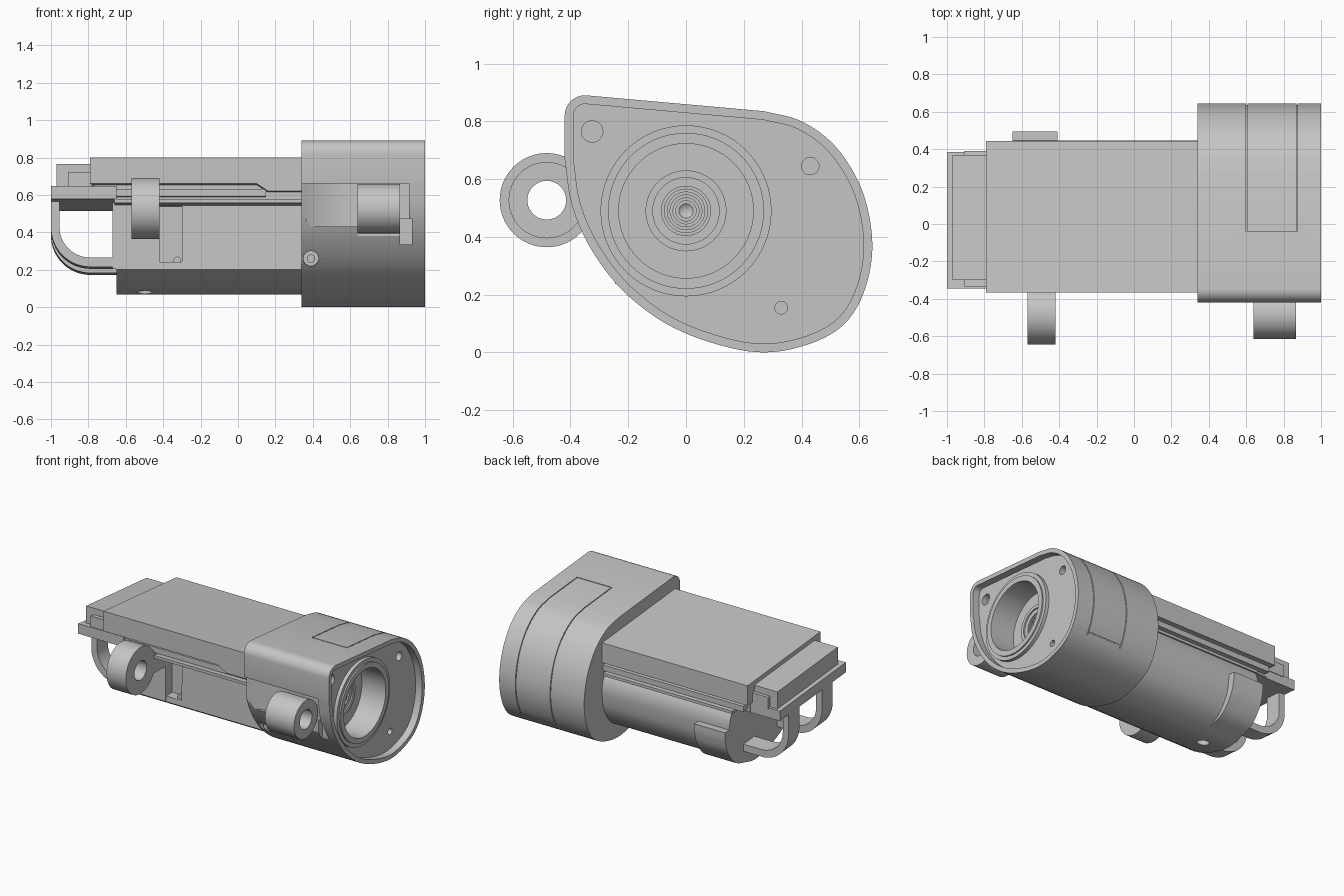
import bpy, bmesh
from math import sin, cos, pi, radians
from mathutils import Vector

cube = bpy.data.objects.get("Cube")
if cube:
    bpy.data.objects.remove(cube)

grey = bpy.data.materials.new("plain_grey")
grey.use_nodes = True
grey.diffuse_color = (0.56, 0.56, 0.56, 1)
grey.node_tree.nodes["Principled BSDF"].inputs["Base Color"].default_value = (0.56, 0.56, 0.56, 1)
parts = []


def finish(name, bm, keep=True):
    bmesh.ops.recalc_face_normals(bm, faces=bm.faces)
    mesh = bpy.data.meshes.new(name)
    bm.to_mesh(mesh)
    bm.free()
    mesh.materials.append(grey)
    ob = bpy.data.objects.new(name, mesh)
    bpy.context.collection.objects.link(ob)
    if keep:
        parts.append(ob)
    return ob


def prism(name, pts, t0, t1, axis="x", keep=True):
    """Extrude a closed outline along an axis."""
    place = {"x": lambda a, b, t: (t, a, b),
             "y": lambda a, b, t: (a, t, b),
             "z": lambda a, b, t: (a, b, t)}[axis]
    bm = bmesh.new()
    low = [bm.verts.new(place(a, b, t0)) for a, b in pts]
    high = [bm.verts.new(place(a, b, t1)) for a, b in pts]
    bm.faces.new(low)
    bm.faces.new(high)
    for i in range(len(pts)):
        j = (i + 1) % len(pts)
        bm.faces.new((low[i], low[j], high[j], high[i]))
    return finish(name, bm, keep)


def box(name, x, y, z, keep=True):
    return prism(name, [(y[0], z[0]), (y[1], z[0]), (y[1], z[1]), (y[0], z[1])],
                 x[0], x[1], keep=keep)


def arc(ca, cb, r, start, end, n=16):
    return [(ca + r * cos(radians(start + (end - start) * i / n)),
             cb + r * sin(radians(start + (end - start) * i / n))) for i in range(n + 1)]


def disc(name, a, b, r, t0, t1, axis="x", keep=True):
    return prism(name, arc(a, b, r, 0, 360, 48)[:-1], t0, t1, axis, keep)


def lathe(name, profile, cy, cz, keep=True, n=64):
    """Turn a closed (x, radius) profile about a line along x."""
    bm = bmesh.new()
    rings = []
    for x, r in profile:
        if r == 0:
            rings.append([bm.verts.new((x, cy, cz))] * n)
        else:
            rings.append([bm.verts.new((x, cy + r * cos(2 * pi * i / n),
                                        cz + r * sin(2 * pi * i / n))) for i in range(n)])
    for k, ring in enumerate(rings):
        nxt = rings[(k + 1) % len(rings)]
        for i in range(n):
            j = (i + 1) % n
            quad = list(dict.fromkeys((ring[i], ring[j], nxt[j], nxt[i])))
            if len(quad) > 2:
                bm.faces.new(quad)
    return finish(name, bm, keep)


def cut(ob, cutter):
    mod = ob.modifiers.new("cut", "BOOLEAN")
    mod.operation = "DIFFERENCE"
    mod.solver = "EXACT"
    mod.object = cutter
    bpy.context.view_layer.objects.active = ob
    bpy.ops.object.modifier_apply(modifier=mod.name)
    bpy.data.objects.remove(cutter)


def spline(pts, n=6):
    """Smooth curve through the points."""
    p = [Vector(q) for q in pts]
    p = [2 * p[0] - p[1]] + p + [2 * p[-1] - p[-2]]
    out = []
    for i in range(1, len(p) - 2):
        a, b, c, d = p[i - 1:i + 3]
        for k in range(n):
            t = k / n
            v = 0.5 * (2 * b + (c - a) * t + (2 * a - 5 * b + 4 * c - d) * t * t
                       + (3 * b - a - 3 * c + d) * t ** 3)
            out.append((v.x, v.y))
    return out + [tuple(p[-2])]


def inset(pts, d, closed=True):
    """Shift a clockwise outline inward."""
    out, n = [], len(pts)
    for i, p in enumerate(pts):
        a = pts[i - 1] if closed or i else p
        b = pts[(i + 1) % n] if closed or i < n - 1 else p
        t = (Vector(b) - Vector(a)).normalized()
        out.append((p[0] + t.y * d, p[1] - t.x * d))
    return out


def groove(path, x0, x1):
    """Cutter that follows a path on the head skin."""
    return prism("seam_cutter", inset(path, -.01, False) + inset(path, .008, False)[::-1],
                 x0, x1, keep=False)


# Head housing with a rimmed front
outline = spline([(.27, .835), (.40, .80), (.52, .71), (.61, .56), (.645, .38), (.62, .22),
                  (.55, .1), (.43, .03), (.27, 0), (.10, .03), (-.07, .1), (-.22, .215),
                  (-.33, .36), (-.395, .51), (-.42, .67)])
outline += arc(-.35, .82, .07, 180, 85, 8)
head = prism("head_housing", outline, .34, 1)
cut(head, prism("rim_cutter", inset(outline, .03), .95, 1.1, keep=False))

# Lens well with a flat floor
LY, LZ = 0, .49
cut(head, lathe("well_cutter", [(1.1, 0), (1.1, .233), (.80, .233), (.80, .14),
                                (.74, .14), (.74, 0)], LY, LZ, keep=False))
lathe("lens_bezel", [(.94, .296), (.975, .296), (.975, .27), (.985, .27), (.985, .233),
                     (.94, .233)], LY, LZ)
steps = [(.73, .14), (.815, .14), (.815, .115), (.805, .115), (.805, .085)]
for i in range(6):
    r = .085 - i * .01
    steps += [(.795 - i * .007, r), (.795 - i * .007, r - .01)]
lathe("lens", steps + [(.74, 0), (.73, 0)], LY, LZ)

# Holes in the front face
for y, z, r in [(-.325, .765, .037), (.43, .645, .03), (.33, .155, .022)]:
    cut(head, disc("hole_cutter", y, z, r, .91, 1.1, keep=False))

# Scooped pocket and notch on the front side of the head
cut(head, prism("scoop_cutter", arc(.6, -.82, .5, 0, 360, 80)[:-1], .43, .66, "z", keep=False))
cut(head, box("pocket_cutter", (.64, .915), (-.6, -.34), (.38, .66), keep=False))
cut(head, box("notch_cutter", (.865, .93), (-.6, -.30), (.335, .47), keep=False))
cut(head, disc("screw_cutter", .39, .26, .04, -.5, -.215, "y", keep=False))
disc("side_screw", .39, .26, .022, -.245, -.2, "y")

# Hatch seam over the top and back of the head
seam = [(-.04, .8625), (.1, .85)] + [p for p in outline if p[0] > .26 and p[1] > .13]
for x in (.603, .872):
    cut(head, groove(seam, x - .003, x + .003))
for end in (seam[:2], seam[-2:]):
    mid = Vector(end[0])
    t = (Vector(end[1]) - mid).normalized() * .006
    cut(head, groove([tuple(mid), tuple(mid + t)], .6, .875))

# Mounting rings
for name, r, x0, x1 in [("rear_mount_ring", .163, -.57, -.42), ("front_mount_ring", .132, .64, .865)]:
    lathe(name, [(x0, .067), (x0, r), (x1, r), (x1, .067)], -.482, .527)
box("rear_ring_arm", (-.57, -.42), (-.36, -.18), (.45, .6))

# Lower body with a rounded belly
belly = spline([(.41, .51), (.44, .44), (.445, .36), (.42, .24), (.34, .13), (.2, .07),
                (.05, .085), (-.1, .14), (-.2, .2)])
body = prism("lower_body", belly + [(-.19, .57)], -.65, .36)
cut(body, box("slot_cutter", (-.42, -.30), (-.4, -.13), (.24, .54), keep=False))
cut(body, disc("drain_cutter", -.5, .08, .04, 0, .14, "z", keep=False))
box("rear_side_block", (-.67, -.42), (-.205, -.1), (.205, .56))
disc("slot_screw", -.325, .25, .02, -.18, -.1, "y")
prism("end_sleeve", spline([(.495, .38), (.49, .31), (.46, .22), (.37, .12), (.2, .071)])
      + [(.3, .38)], -.65, -.41)

# Everything above the body leans down toward the back
upright = len(parts)

# Rails between body and top cover
box("rail_core", (-.77, .36), (-.30, .39), (.585, .67))
box("rail_shelf", (-.66, .36), (-.335, .43), (.56, .58))
box("rail_bar", (-.77, .15), (-.325, -.25), (.595, .635))
box("back_rail", (-.75, .36), (.3, .435), (.6, .64))

# Top cover with a deeper skirt toward the head
box("top_cover", (-.79, .36), (-.365, .445), (.66, .80))
prism("front_skirt", [(.10, .66), (.16, .62), (.36, .62), (.36, .68), (.10, .68)],
      -.365, -.29, "y")

# Stepped tail of the cover
box("tail_plate", (-1, -.65), (-.345, .385), (.58, .65))
box("tail_block", (-.97, -.78), (-.30, .37), (.64, .77))
box("tail_side_step", (-.91, -.78), (-.335, .39), (.64, .725))

# Guard loops under the tail
loop = ([(-1, .6)] + arc(-.79, .44, .21, 180, 270) + [(-.63, .23), (-.63, .28)]
        + arc(-.79, .445, .165, 270, 180) + [(-.955, .6)])
for name, y in (("front_guard_loop", -.2), ("back_guard_loop", .17)):
    prism(name, loop, y, y + .12, "y")

for ob in parts[upright:]:
    for v in ob.data.vertices:
        v.co.z -= .088 * (v.co.y + .365)

# Smooth rounded faces, keep edges sharp
bpy.ops.object.select_all(action="DESELECT")
for ob in parts:
    ob.select_set(True)
bpy.context.view_layer.objects.active = parts[0]
bpy.ops.object.shade_smooth_by_angle(angle=radians(25))
